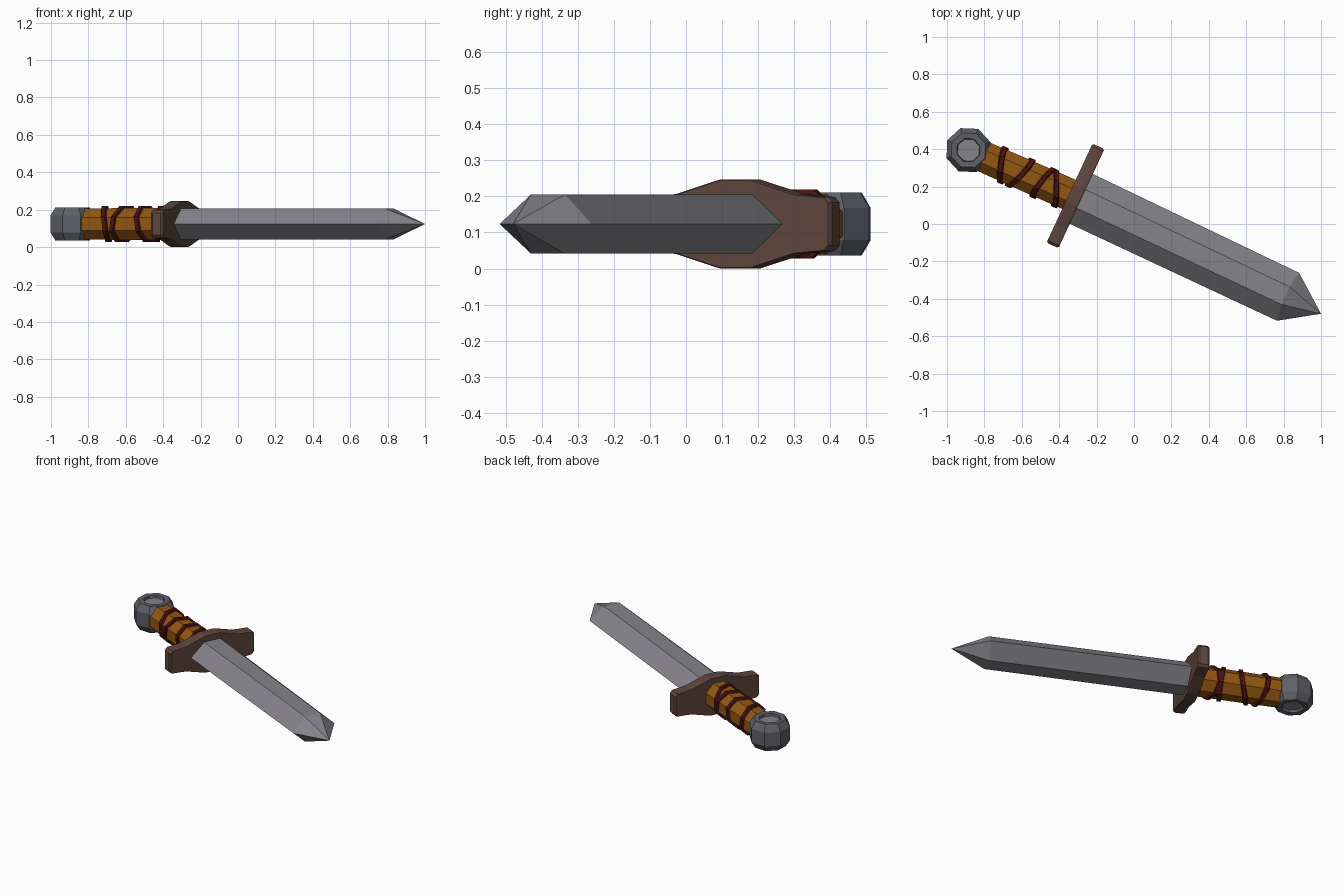
import bpy, bmesh, math
from mathutils import Matrix, Vector

if "Cube" in bpy.data.objects:
    bpy.data.objects.remove(bpy.data.objects["Cube"])

# Dagger frame: local x runs from pommel centre to blade tip, local y across the blade
PLACE = Matrix.Translation((-0.885, 0.395, 0.1235)) @ Matrix.Rotation(math.radians(-24.9), 4, 'Z')


def material(name, rgb):
    m = bpy.data.materials.new(name)
    m.diffuse_color = (*rgb, 1)
    m.use_nodes = True
    m.node_tree.nodes["Principled BSDF"].inputs["Base Color"].default_value = m.diffuse_color
    return m


STEEL = material("blade_steel", (0.235, 0.23, 0.255))
IRON = material("pommel_iron", (0.115, 0.12, 0.14))
LEATHER = material("grip_orange", (0.29, 0.095, 0.006))
WOOD = material("guard_brown", (0.115, 0.062, 0.048))
CORD = material("cord_red", (0.07, 0.006, 0.006))


def finish(name, bm, *mats):
    bmesh.ops.recalc_face_normals(bm, faces=bm.faces)
    me = bpy.data.meshes.new(name)
    bm.to_mesh(me)
    bm.free()
    me.transform(PLACE)
    for m in mats:
        me.materials.append(m)
    ob = bpy.data.objects.new(name, me)
    bpy.context.collection.objects.link(ob)
    return ob


def loft(bm, rings, closed=False):
    """Bridge equal-length point rings; cap the ends unless closed."""
    vr = [[bm.verts.new(p) for p in r] for r in rings]
    n = len(vr[0])
    pairs = list(zip(vr, vr[1:])) + ([(vr[-1], vr[0])] if closed else [])
    for a, b in pairs:
        for i in range(n):
            j = (i + 1) % n
            bm.faces.new((a[i], a[j], b[j], b[i]))
    if not closed:
        bm.faces.new(vr[0])
        bm.faces.new(vr[-1])
    return vr


def ngon(r, n=8, turn=0.5):
    return [(r * math.cos((i + turn) * math.tau / n), r * math.sin((i + turn) * math.tau / n))
            for i in range(n)]


# Blade: hexagonal section closing to a point
def blade_ring(u_flat, u_edge, half, flat, cy):
    pts = [(-half, 0), (-flat, -1), (flat, -1), (half, 0), (flat, 1), (-flat, 1)]
    return [(u_flat if z else u_edge, cy + v, 0.082 * z) for v, z in pts]


bm = bmesh.new()
rings = loft(bm, [blade_ring(0.60, 0.60, 0.147, 0.055, 0.018),
                  blade_ring(1.865, 1.88, 0.141, 0.052, 0.008)])
end = rings[-1]
bmesh.ops.delete(bm, geom=[f for f in bm.faces if all(v in end for v in f.verts)],
                 context='FACES_ONLY')
tip = bm.verts.new((2.078, 0, 0))
for i in range(6):
    bm.faces.new((end[i], end[(i + 1) % 6], tip))
finish("blade", bm, STEEL)

# Guard: flared outline, extruded along the dagger axis, softened edges
half = [(0.292, 0.06), (0.278, 0.075), (0.185, 0.083), (0.05, 0.1235)]
top = half + [(-v, z) for v, z in reversed(half)]
outline = top + [(v, -z) for v, z in reversed(top)]
bm = bmesh.new()
loft(bm, [[(u, 0.019 + v * s, z * s) for v, z in outline]
          for u, s in ((0.587, 0.975), (0.597, 1), (0.647, 1), (0.657, 0.975))])
finish("guard", bm, WOOD)

# Grip: octagonal bar with flats up and to the sides
GRIP_R = 0.093
bm = bmesh.new()
loft(bm, [[(u, 0.02 * u + a, b) for a, b in ngon(GRIP_R * s)]
          for u, s in ((0.07, 0.96), (0.33, 0.99), (0.60, 1.0))])
finish("grip", bm, LEATHER)

# Cord: tilted bands around the grip (centre, slope across, slope in height)
for k, (c, sy, sz) in enumerate([(0.20, -0.30, -0.12), (0.302, 0.32, 0.15),
                                 (0.437, 0.22, -0.15), (0.505, -0.42, 0.1)]):
    bm = bmesh.new()
    rings = []
    for a, b in ngon(1.0):
        ring = []
        for du, r in ((-0.017, 0.088), (-0.011, 0.104), (0.011, 0.104), (0.017, 0.088)):
            u = c + (sy * a + sz * b) * 0.095 + du
            ring.append((u, 0.02 * u + a * r, b * r))
        rings.append(ring)
    loft(bm, rings, closed=True)
    finish(f"cord_band_{k + 1}", bm, CORD)

# Pommel: faceted octagonal disc with a shallow recess on both faces
profile = [(0.062, 0.070), (0.066, 0.086), (0.098, 0.0875), (0.125, 0.045)]
profile += [(r, -z) for r, z in reversed(profile)]
bm = bmesh.new()
loft(bm, [[(x, y, z) for x, y in ngon(r, turn=0)] for r, z in profile])
for f in bm.faces:
    f.material_index = 1 if len(f.verts) == 8 else 0
finish("pommel", bm, IRON, STEEL)
